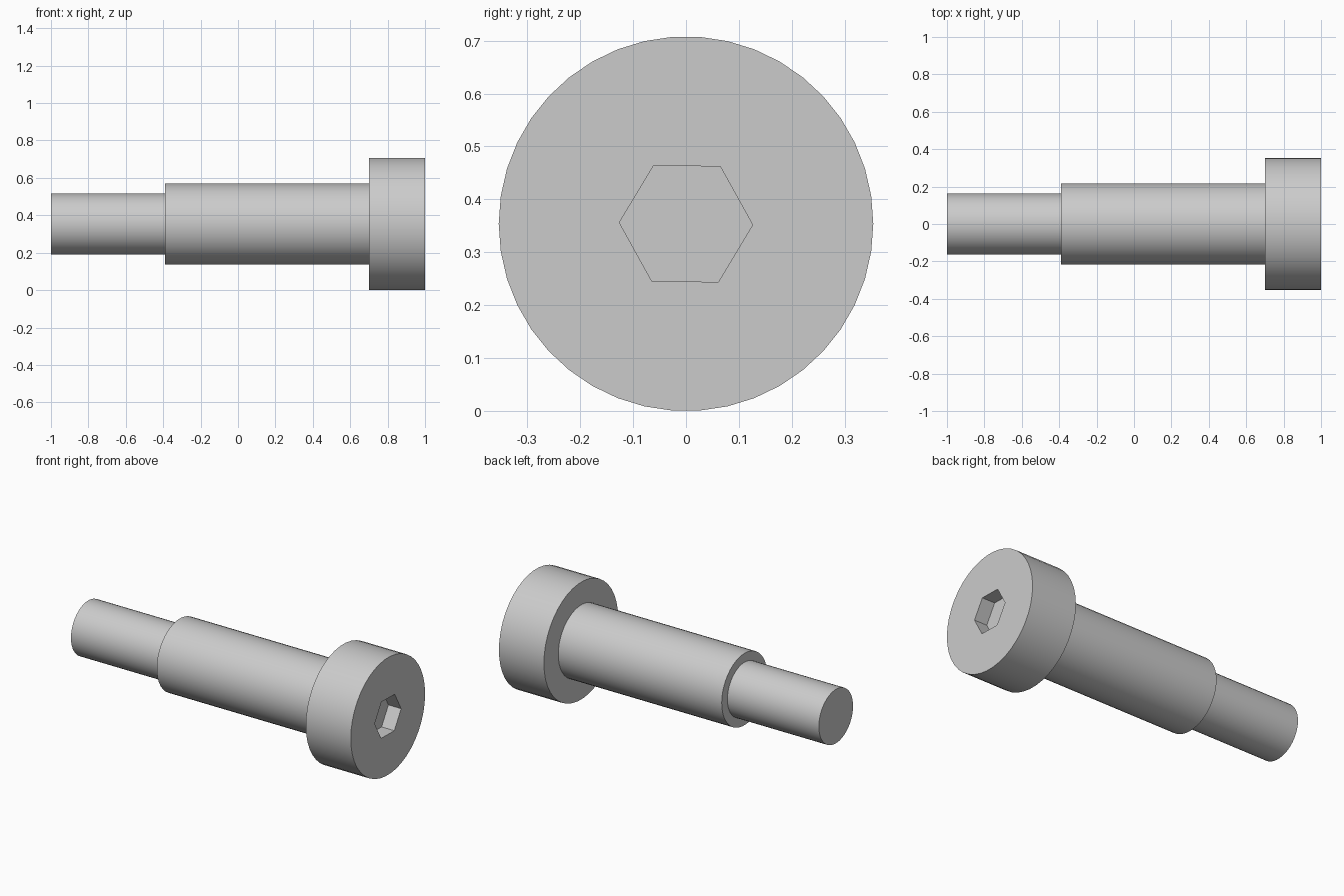
import bpy, bmesh, math

cube = bpy.data.objects.get("Cube")
if cube:
    bpy.data.objects.remove(cube)

SIDES = 42
AXIS_Z = 0.354

steel = bpy.data.materials.new("light_grey_steel")
steel.use_nodes = True
GREY = (0.6, 0.6, 0.6, 1)
steel.diffuse_color = GREY
steel.node_tree.nodes["Principled BSDF"].inputs["Base Color"].default_value = GREY


def ring(bm, x, radius, sides=SIDES, turn=0.0):
    """Closed loop of vertices around the bolt axis."""
    angles = [turn + math.tau * i / sides for i in range(sides)]
    return [bm.verts.new((x, radius * math.cos(a), AXIS_Z + radius * math.sin(a)))
            for a in angles]


def bridge(bm, a, b):
    for i in range(len(a)):
        j = (i + 1) % len(a)
        bm.faces.new((a[i], a[j], b[j], b[i]))


def loop_edges(bm, loop):
    return [bm.edges.get((loop[i - 1], loop[i])) for i in range(len(loop))]


def finish(bm, name):
    mesh = bpy.data.meshes.new(name)
    bmesh.ops.recalc_face_normals(bm, faces=bm.faces)
    bm.to_mesh(mesh)
    bm.free()
    mesh.materials.append(steel)
    obj = bpy.data.objects.new(name, mesh)
    bpy.context.collection.objects.link(obj)
    bpy.ops.object.select_all(action="DESELECT")
    obj.select_set(True)
    bpy.context.view_layer.objects.active = obj
    bpy.ops.object.shade_smooth_by_angle(angle=math.radians(30))


# Stepped shaft: narrow end, shoulder, wide shank
bm = bmesh.new()
profile = [(-1, 0.163), (-0.39, 0.163), (-0.39, 0.217), (0.71, 0.217)]
loops = [ring(bm, x, r) for x, r in profile]
for a, b in zip(loops, loops[1:]):
    bridge(bm, a, b)
bm.faces.new(loops[0])
bm.faces.new(loops[-1])
finish(bm, "stepped_shaft")

# Cylindrical head with a recessed hexagonal socket
bm = bmesh.new()
back = ring(bm, 0.7, 0.354)
front = ring(bm, 1, 0.354)
mouth = ring(bm, 1, 0.126, 6, math.radians(-1))
floor = ring(bm, 0.915, 0.126, 6, math.radians(-1))
bridge(bm, back, front)
bridge(bm, mouth, floor)
bm.faces.new(back)
bm.faces.new(floor)
bmesh.ops.triangle_fill(bm, use_beauty=True,
                        edges=loop_edges(bm, front) + loop_edges(bm, mouth))
finish(bm, "socket_head")
